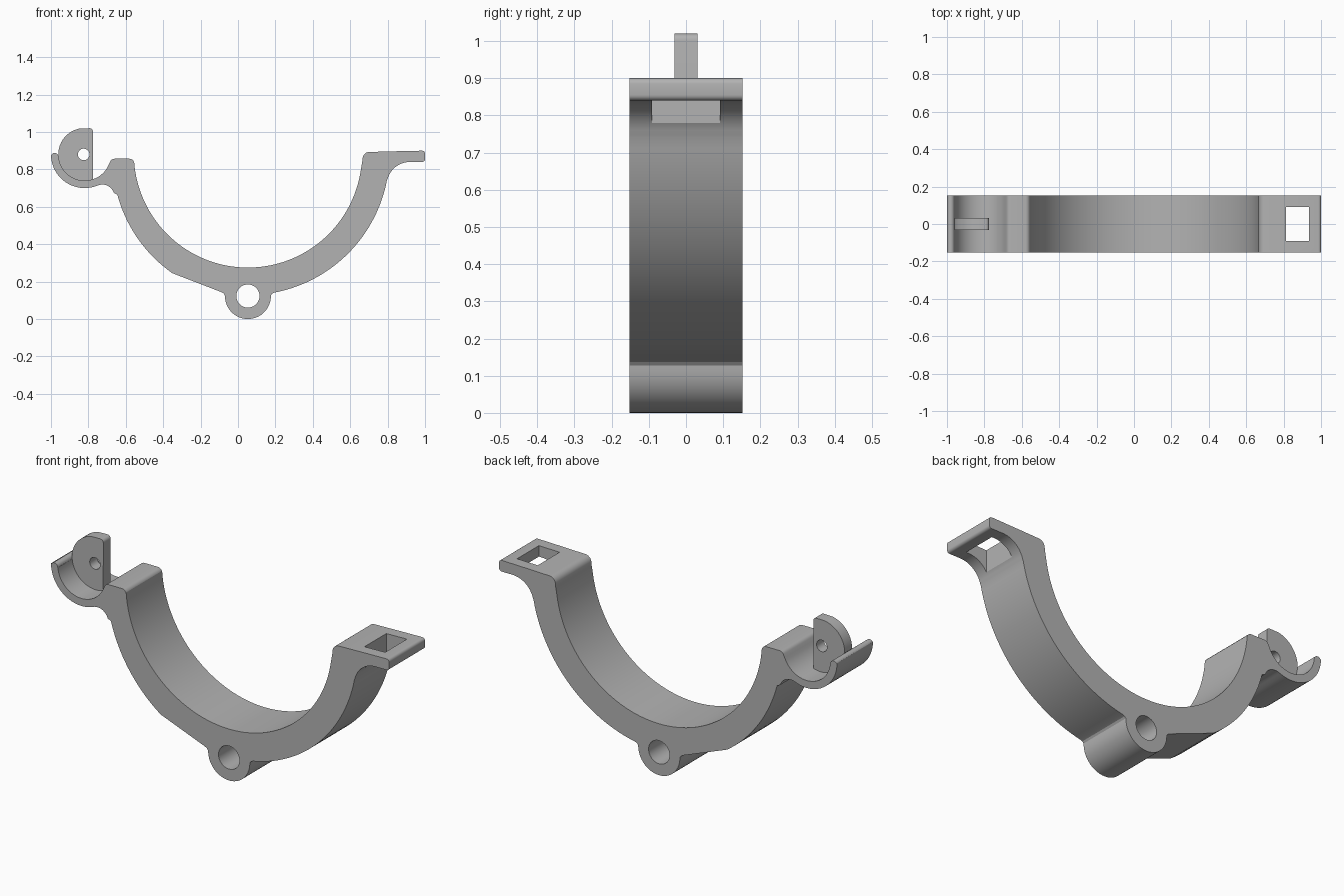
import bpy, bmesh
from math import sin, cos, radians

if "Cube" in bpy.data.objects:
    bpy.data.objects.remove(bpy.data.objects["Cube"])

grey = bpy.data.materials.new("plain grey")
grey.use_nodes = True
grey.diffuse_color = (0.45, 0.45, 0.45, 1)
grey.node_tree.nodes["Principled BSDF"].inputs["Base Color"].default_value = grey.diffuse_color


def arc(cx, cz, r, start, end, steps):
    """Points along an arc in the x-z plane, angles in degrees."""
    angles = [radians(start + (end - start) * i / steps) for i in range(steps + 1)]
    return [(cx + r * cos(a), cz + r * sin(a)) for a in angles]


def extrude(name, outline, y0, y1):
    """Solid made by pushing an x-z outline from y0 to y1."""
    bm = bmesh.new()
    face = bm.faces.new([bm.verts.new((x, y0, z)) for x, z in outline])
    grown = bmesh.ops.extrude_face_region(bm, geom=[face])
    top = [v for v in grown["geom"] if isinstance(v, bmesh.types.BMVert)]
    bmesh.ops.translate(bm, verts=top, vec=(0, y1 - y0, 0))
    bmesh.ops.recalc_face_normals(bm, faces=bm.faces)
    mesh = bpy.data.meshes.new(name)
    bm.to_mesh(mesh)
    bm.free()
    obj = bpy.data.objects.new(name, mesh)
    bpy.context.collection.objects.link(obj)
    mesh.materials.append(grey)
    return obj


def select(obj):
    bpy.ops.object.select_all(action='DESELECT')
    obj.select_set(True)
    bpy.context.view_layer.objects.active = obj


def cut(obj, name, outline, y0, y1):
    """Subtract an extruded outline from a part."""
    cutter = extrude(name, outline, y0, y1)
    cutter.hide_render = True
    mod = obj.modifiers.new(name, 'BOOLEAN')
    mod.operation = 'DIFFERENCE'
    mod.solver = 'EXACT'
    mod.object = cutter
    select(obj)
    bpy.ops.object.modifier_apply(modifier=mod.name)
    bpy.data.objects.remove(cutter)


def finish(obj):
    select(obj)
    bpy.ops.object.shade_smooth_by_angle(angle=radians(30))


W = 0.152              # half width of the clamp
RING = (0.053, 0.885)  # centre of the round opening
LUG = (0.053, 0.123)   # centre of the hinge lug
HOOK = (-0.82, 0.88)   # centre of the hook cup

# Clamp outline: opening, latch tab, ring back, hinge lug, hook
outline = arc(*RING, 0.61, 184, 352, 64)
outline += [(0.665, 0.845)] + arc(0.702, 0.857, 0.036, 170, 90, 6)     # tab root
outline += [(0.85, 0.897)] + arc(0.985, 0.885, 0.015, 90, 0, 4)
outline += arc(0.985, 0.855, 0.015, 0, -90, 4)                         # tab tip
outline += arc(0.92, 0.715, 0.125, 90, 165, 12)
outline += arc(*RING, 0.757, 349, 281, 30)
outline += [(0.184, 0.137), (0.177, 0.128)]
outline += arc(*LUG, 0.123, -5, -175, 24)                              # hinge lug
outline += [(-0.071, 0.128), (-0.078, 0.138), (-0.092, 0.145)]
outline += arc(0.08, 0.86, 0.751, 235, 195, 20)
outline += arc(-0.725, 0.655, 0.064, 18, 105, 8)                       # neck of hook
outline += arc(*HOOK, 0.18, 292, 180, 20)
outline += arc(-0.98, 0.868, 0.02, 180, 0, 8)                          # hook tip
outline += arc(*HOOK, 0.14, 185, 338, 24)
outline += arc(-0.66, 0.832, 0.025, 155, 90, 5)
outline += arc(-0.58, 0.832, 0.025, 90, 10, 6)

body = extrude("clamp_body", outline, -W, W)
cut(body, "hinge_hole", arc(*LUG, 0.062, 0, 350, 35), -0.3, 0.3)
cut(body, "latch_window", [(0.813, 0.65), (0.935, 0.65), (0.935, 1), (0.813, 1)], -0.092, 0.092)
finish(body)

# Upright fin standing in the hook, flat on its inner side
fin_outline = arc(*HOOK, 0.141, 100, 288, 40) + arc(-0.793, 1.002, 0.018, 0, 90, 5)
fin = extrude("hook_fin", fin_outline, -0.031, 0.031)
cut(fin, "fin_hole", arc(-0.825, 0.88, 0.031, 0, 345, 23), -0.1, 0.1)
finish(fin)
